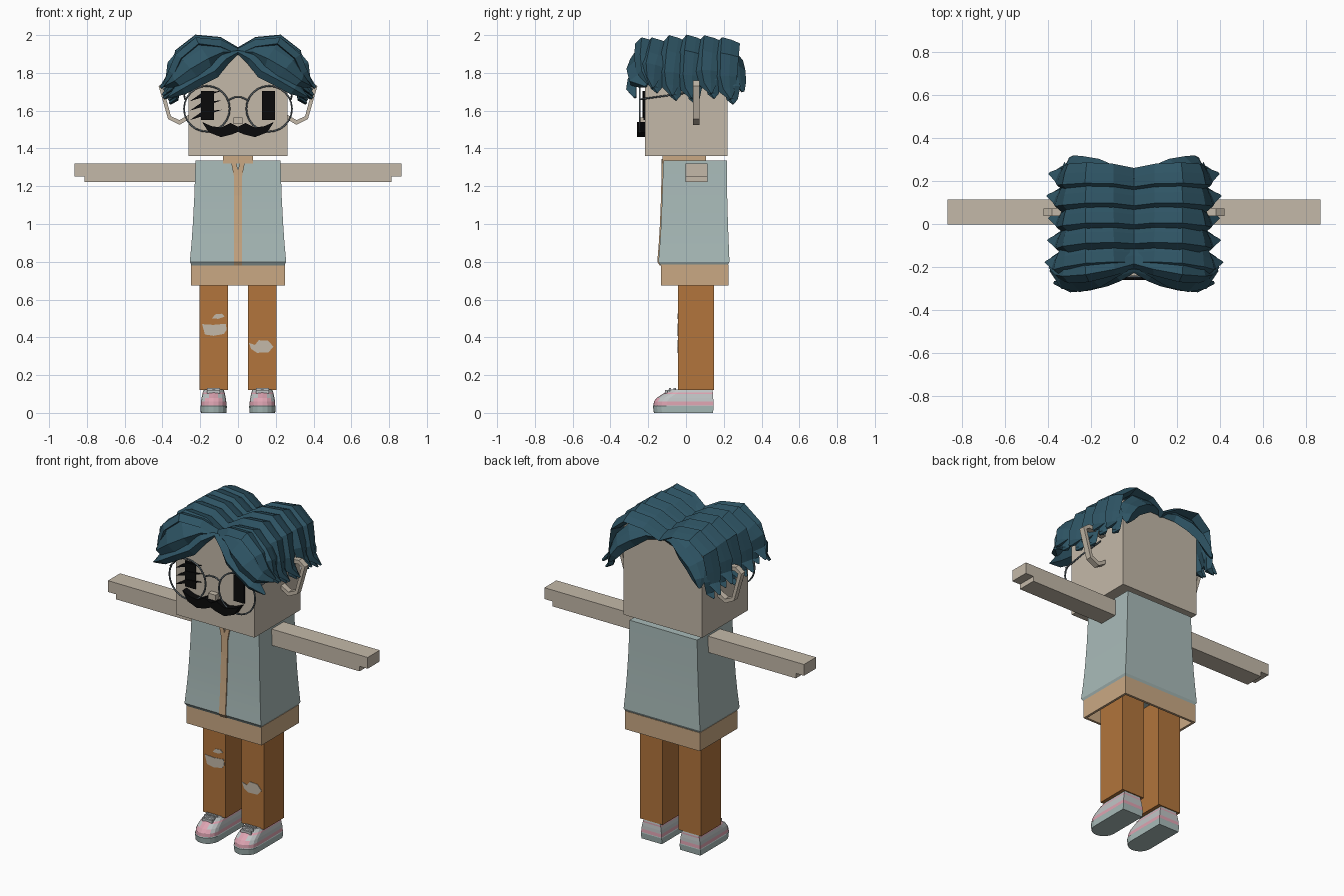
import bpy, bmesh, math
from mathutils import Vector

if "Cube" in bpy.data.objects:
    bpy.data.objects.remove(bpy.data.objects["Cube"], do_unlink=True)


def material(name, r, g, b):
    lin = [((c / 255 + 0.055) / 1.055) ** 2.4 for c in (r, g, b)]
    m = bpy.data.materials.new(name)
    m.use_nodes = True
    m.diffuse_color = (*lin, 1)
    m.node_tree.nodes["Principled BSDF"].inputs["Base Color"].default_value = (*lin, 1)
    return m


skin = material("skin", 196, 185, 169)
tan = material("tan", 202, 169, 132)
blue = material("pale blue", 169, 187, 185)
rust = material("rust orange", 178, 117, 60)
teal = material("dark teal", 46, 84, 100)
black = material("black", 10, 10, 11)
pink = material("pink", 222, 164, 178)
grey = material("light grey", 192, 196, 197)
steel = material("steel", 84, 94, 100)


def finish(name, bm, *mats, mirror=False):
    bmesh.ops.recalc_face_normals(bm, faces=bm.faces)
    me = bpy.data.meshes.new(name)
    bm.to_mesh(me)
    bm.free()
    ob = bpy.data.objects.new(name, me)
    bpy.context.collection.objects.link(ob)
    for m in mats:
        me.materials.append(m)
    if mirror:
        ob.modifiers.new("mirror", 'MIRROR')
    return ob


def loft(name, rings, *mats, caps=True, mirror=False, rule=None):
    bm = bmesh.new()
    rows = [[bm.verts.new(p) for p in ring] for ring in rings]
    n = len(rows[0])
    for a, b in zip(rows, rows[1:]):
        for i in range(n):
            bm.faces.new((a[i], a[(i + 1) % n], b[(i + 1) % n], b[i]))
    if caps:
        bm.faces.new(rows[0])
        bm.faces.new(rows[-1])
    bmesh.ops.recalc_face_normals(bm, faces=bm.faces)
    if rule:
        for f in bm.faces:
            f.material_index = rule(f)
    return finish(name, bm, *mats, mirror=mirror)


def rect(z, x0, x1, y0, y1):
    return [(x0, y0, z), (x1, y0, z), (x1, y1, z), (x0, y1, z)]


def box(name, x0, x1, y0, y1, z0, z1, mat, **kw):
    return loft(name, [rect(z0, x0, x1, y0, y1), rect(z1, x0, x1, y0, y1)], mat, **kw)


def plate(name, pts, y0, y1, mat, mirror=False):
    return loft(name, [[(x, y, z) for x, z in pts] for y in (y0, y1)], mat, mirror=mirror)


def wire(name, pts, radius, mat, cyclic=False):
    cu = bpy.data.curves.new(name, 'CURVE')
    cu.dimensions = '3D'
    cu.bevel_depth = radius
    cu.bevel_resolution = 1
    sp = cu.splines.new('POLY')
    sp.points.add(len(pts) - 1)
    for q, p in zip(sp.points, pts):
        q.co = (*p, 1)
    sp.use_cyclic_u = cyclic
    cu.materials.append(mat)
    ob = bpy.data.objects.new(name, cu)
    bpy.context.collection.objects.link(ob)


def lock(name, path, widths, thick, side):
    """Ridged, tapering strand of hair swept along a path, mirrored."""
    pts = [Vector(p) for p in path]
    rings = []
    for i, (p, w) in enumerate(zip(pts, widths)):
        t = (pts[min(i + 1, len(pts) - 1)] - pts[max(i - 1, 0)]).normalized()
        if i == 0:
            t = Vector((1, 0, 0))
        s = (side - t * side.dot(t)).normalized()
        n = s.cross(t).normalized()
        n = n if n.dot(p - Vector((0, 0, 1.7))) > 0 else -n
        h = thick * min(1, w / max(widths) + 0.2)
        rings.append([p - s * w - n * h * .3, p - s * w * .5 + n * h, p + s * w * .3 + n * h * .5,
                      p + s * w - n * h * .2, p - n * h * .9])
    return loft(name, rings, teal, mirror=True)


# Head, collar and face
box("head", -.262, .262, -.217, .22, 1.36, 1.895, skin)
box("collar", -.08, .08, -.125, .105, 1.32, 1.362, tan)
box("nose", -.025, .025, -.25, -.21, 1.53, 1.565, skin)
plate("eyes", [(.127, 1.55), (.197, 1.55), (.197, 1.705), (.127, 1.705)], -.225, -.216, black, True)
for z in (1.55, 1.6, 1.65):
    plate("eyelash", [(-.255, z), (-.19, z + .02), (-.085, z + .055), (-.19, z + .045)],
          -.23, -.222, black)
plate("moustache", [(0, 1.515), (.04, 1.535), (.09, 1.51), (.14, 1.518), (.19, 1.54),
                    (.155, 1.485), (.09, 1.46), (.03, 1.475), (0, 1.488)], -.26, -.215, black, True)
plate("ears", [(.25, 1.56), (.31, 1.525), (.37, 1.555), (.42, 1.73), (.38, 1.76), (.25, 1.75),
               (.25, 1.727), (.375, 1.737), (.397, 1.725), (.355, 1.57), (.31, 1.55), (.25, 1.585)],
      .037, .072, skin, True)

# Glasses
for s in (1, -1):
    ring = [(s * .165 + .121 * math.cos(a), -.245, 1.61 + .121 * math.sin(a))
            for a in (k * math.tau / 24 for k in range(24))]
    wire("glasses_rim", ring, .005, steel, True)
    wire("glasses_temple", [(s * .28, -.245, 1.66), (s * .285, -.1, 1.68), (s * .28, .05, 1.7)], .005, steel)
wire("glasses_bridge", [(-.053, -.245, 1.655), (-.02, -.245, 1.67), (.02, -.245, 1.67),
                        (.053, -.245, 1.655)], .005, steel)

# Hair across the crown, falling over the sides
crown = [(0, 1.905), (.1, 1.96), (.22, 1.972), (.31, 1.9), (.34, 1.81), (.35, 1.74), (.4, 1.69)]
Y = Vector((0, 1, 0))
for k in range(5):
    y = -.15 + k * .088
    dz = (-.012, 0, .003, 0, -.01)[k]
    drop = (.03, -.01, -.025, 0, -.03)[k]
    path = [(x + (drop * .3 if i > 3 else 0), y + .012 * math.sin(i * 1.1) + (.005 * k - .01) * i * .5,
             z + (dz if i < 4 else drop)) for i, (x, z) in enumerate(crown)]
    lock("side_lock", path, [.058, .062, .064, .064, .06, .045, .006], .028, Y)
    # small flick under each strand
    fx, fy, fz = path[5]
    lock("lock_flick", [(fx - .03, fy + .02, fz + .09), (fx - .015, fy + .03, fz + .02),
                        (fx - .01, fy + .025, fz - .05), (fx + .02, fy + .03, fz - .075)],
         [.03, .04, .03, .004], .02, Y)

# Parted curtains at the front and back
lean = Vector((0, .35, .93))
lock("front_lock", [(0, -.19, 1.91), (.09, -.215, 1.925), (.18, -.25, 1.9), (.27, -.265, 1.84),
                    (.33, -.26, 1.77), (.385, -.21, 1.73)], [.012, .05, .085, .09, .06, .008], .035, lean)
lock("front_lower_lock", [(.0, -.215, 1.91), (.075, -.235, 1.88), (.14, -.255, 1.82), (.22, -.275, 1.775),
                          (.3, -.285, 1.72), (.37, -.27, 1.67)], [.01, .04, .055, .05, .04, .006], .028, lean)
lock("front_top_lock", [(0, -.16, 1.905), (.1, -.18, 1.95), (.22, -.2, 1.96), (.31, -.21, 1.88),
                        (.345, -.21, 1.8), (.39, -.2, 1.74)], [.05, .06, .07, .065, .05, .006], .028, Y)
lean = Vector((0, -.35, .93))
lock("back_lock", [(0, .22, 1.9), (.09, .235, 1.915), (.18, .265, 1.88), (.25, .275, 1.82),
                   (.29, .285, 1.75), (.3, .3, 1.7)], [.015, .045, .065, .06, .045, .008], .03, lean)

# Flared jacket with a zip strip
front = [(.78, .245, -.133, .22), (.8, .255, -.146, .23), (.9, .246, -.138, .226),
         (1.0, .239, -.132, .222), (1.15, .231, -.126, .218), (1.335, .225, -.12, .216)]
jacket = loft("jacket", [rect(z, -x, x, a, b) for z, x, a, b in front], blue)
jacket.select_set(True)
bpy.context.view_layer.objects.active = jacket
bpy.ops.object.shade_smooth_by_angle(angle=math.radians(20))
loft("zip_strip", [rect(z, -.021, .021, a - .006, a + .004) for z, x, a, b in front[:-1]]
     + [rect(1.26, -.021, .021, -.13, -.118)], tan)
plate("zip_lapels", [(0, 1.25), (.021, 1.25), (.04, 1.345), (.015, 1.345), (0, 1.285)],
      -.13, -.118, tan, True)

# Open hem around the waist
hem = box("hem", -.25, .25, -.132, .225, .675, .785, tan, caps=False)
shell = hem.modifiers.new("wall", 'SOLIDIFY')
shell.thickness = .02

# Arms with a stepped hand
arm = [(.2, 1.222), (.812, 1.222), (.812, 1.252), (.866, 1.252), (.866, 1.32), (.2, 1.32)]
plate("arms", arm, -.002, .113, skin, True)

# Trousers with torn patches
box("trouser_legs", .053, .204, -.042, .147, .12, .79, rust, mirror=True)
patches = [
    [(-.19, .47), (-.13, .466), (-.065, .472), (-.06, .44), (-.075, .418), (-.13, .408), (-.175, .415)],
    [(-.138, .5), (-.105, .498), (-.07, .51), (-.085, .525), (-.12, .522)],
    [(.058, .37), (.09, .36), (.11, .385), (.16, .382), (.188, .35), (.16, .32), (.1, .318), (.07, .338)]]
for pts in patches:
    plate("torn_patch", pts, -.045, -.04, skin)


# Shoes: layered outline with a round toe
def sole(z, w, toe, back, cx=.129):
    arc = [(cx + w * math.cos(a), toe + .07 + .07 * math.sin(a), z)
           for a in (math.pi + k * math.pi / 8 for k in range(9))]
    return arc + [(cx + w, back, z), (cx - w, back, z)]


def shoe_colour(f):
    z = f.calc_center_median().z
    if z < .038:
        return 0
    if z < .06 or (z < .1 and f.normal.y < -.5) or .1 < z < .108:
        return 1
    return 2


layers = [(0, .068, -.17, .143), (.036, .07, -.175, .147), (.04, .068, -.172, .146), (.06, .067, -.17, .145),
          (.08, .064, -.155, .144), (.1, .06, -.125, .142), (.108, .058, -.11, .142), (.125, .052, -.09, .14)]
loft("shoes", [sole(*a) for a in layers], blue, pink, grey, mirror=True, rule=shoe_colour)
for y, z in ((-.105, .115), (-.085, .126), (-.06, .126)):
    box("shoe_laces", .095, .163, y - .006, y + .006, z - .012, z + .005, grey, mirror=True)
